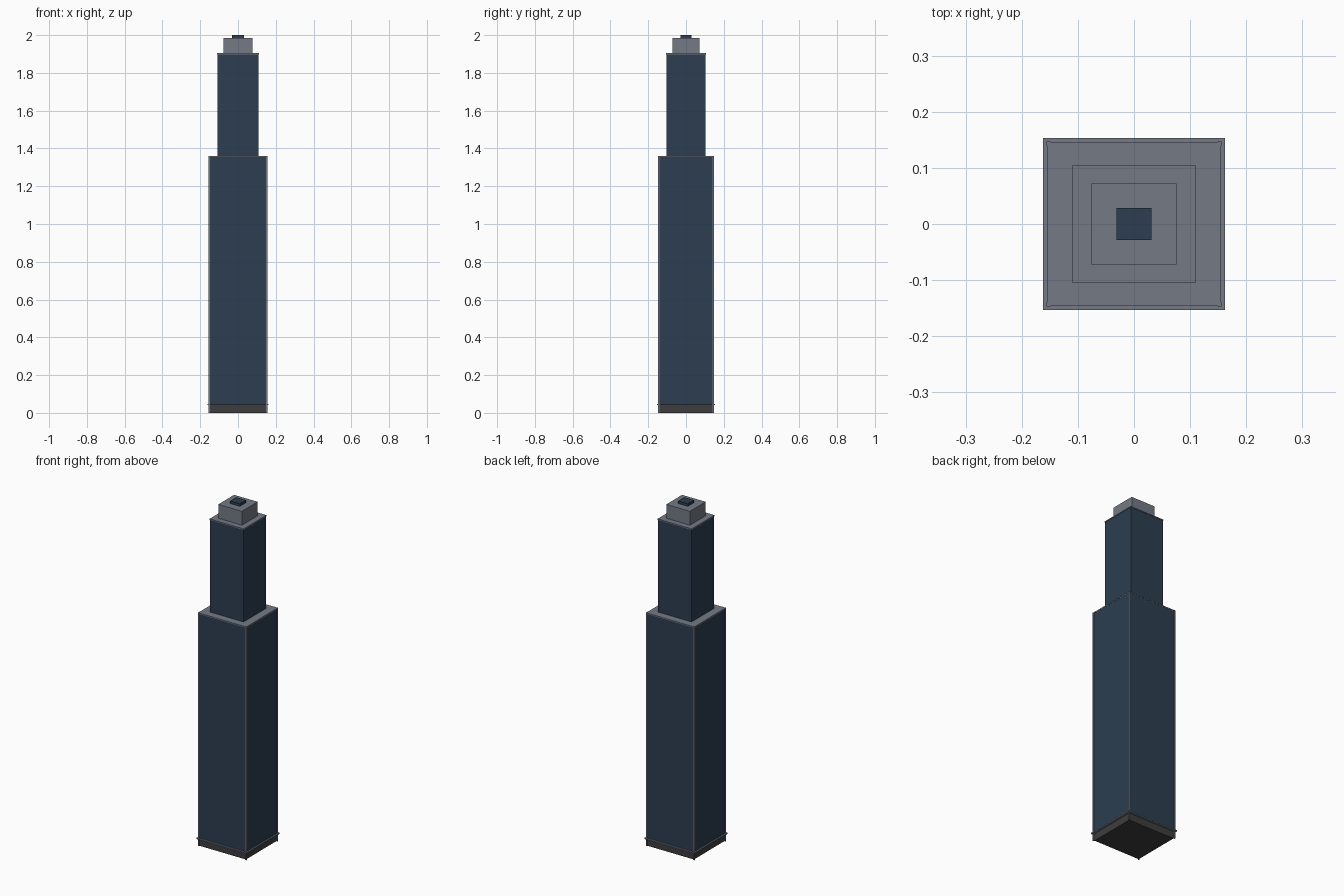
import bpy, bmesh
from mathutils import Matrix, Vector

if "Cube" in bpy.data.objects:
    bpy.data.objects.remove(bpy.data.objects["Cube"])


def material(name, rgb):
    m = bpy.data.materials.new(name)
    m.diffuse_color = (*rgb, 1)
    m.use_nodes = True
    m.node_tree.nodes["Principled BSDF"].inputs["Base Color"].default_value = m.diffuse_color
    return m


glass = material("dark blue glass", (0.025, 0.048, 0.080))
stone = material("grey stone", (0.178, 0.195, 0.235))
plinth = material("charcoal", (0.048, 0.048, 0.051))


def box(name, hx, hy, z0, z1, mat, centres=((0, 0),)):
    """One object holding a box of half sizes hx, hy at each centre."""
    bm = bmesh.new()
    for cx, cy in centres:
        mtx = Matrix.Translation((cx, cy, (z0 + z1) / 2)) @ Matrix.Diagonal(
            Vector((2 * hx, 2 * hy, z1 - z0, 1)))
        bmesh.ops.create_cube(bm, size=1, matrix=mtx)
    me = bpy.data.meshes.new(name)
    bm.to_mesh(me)
    bm.free()
    me.materials.append(mat)
    ob = bpy.data.objects.new(name, me)
    bpy.context.collection.objects.link(ob)
    return ob


# Street level
box("lobby_base", 0.149, 0.140, 0.0, 0.041, plinth)
box("canopy_ledge", 0.162, 0.153, 0.041, 0.048, stone)

# Main shaft with corner posts and roof
box("lower_shaft", 0.154, 0.145, 0.048, 1.354, glass)
corners = [(sx * 0.1525, sy * 0.1435) for sx in (-1, 1) for sy in (-1, 1)]
box("corner_posts", 0.0035, 0.0035, 0.0, 1.361, stone, corners)
box("lower_roof", 0.155, 0.146, 1.354, 1.360, stone)

# Setback shaft and roof
box("upper_shaft", 0.108, 0.103, 1.360, 1.898, glass)
box("upper_roof", 0.110, 0.105, 1.898, 1.904, stone)

# Crown
box("mechanical_penthouse", 0.076, 0.0725, 1.904, 1.985, stone)
box("rooftop_cap", 0.0315, 0.0285, 1.985, 2.0, glass)
